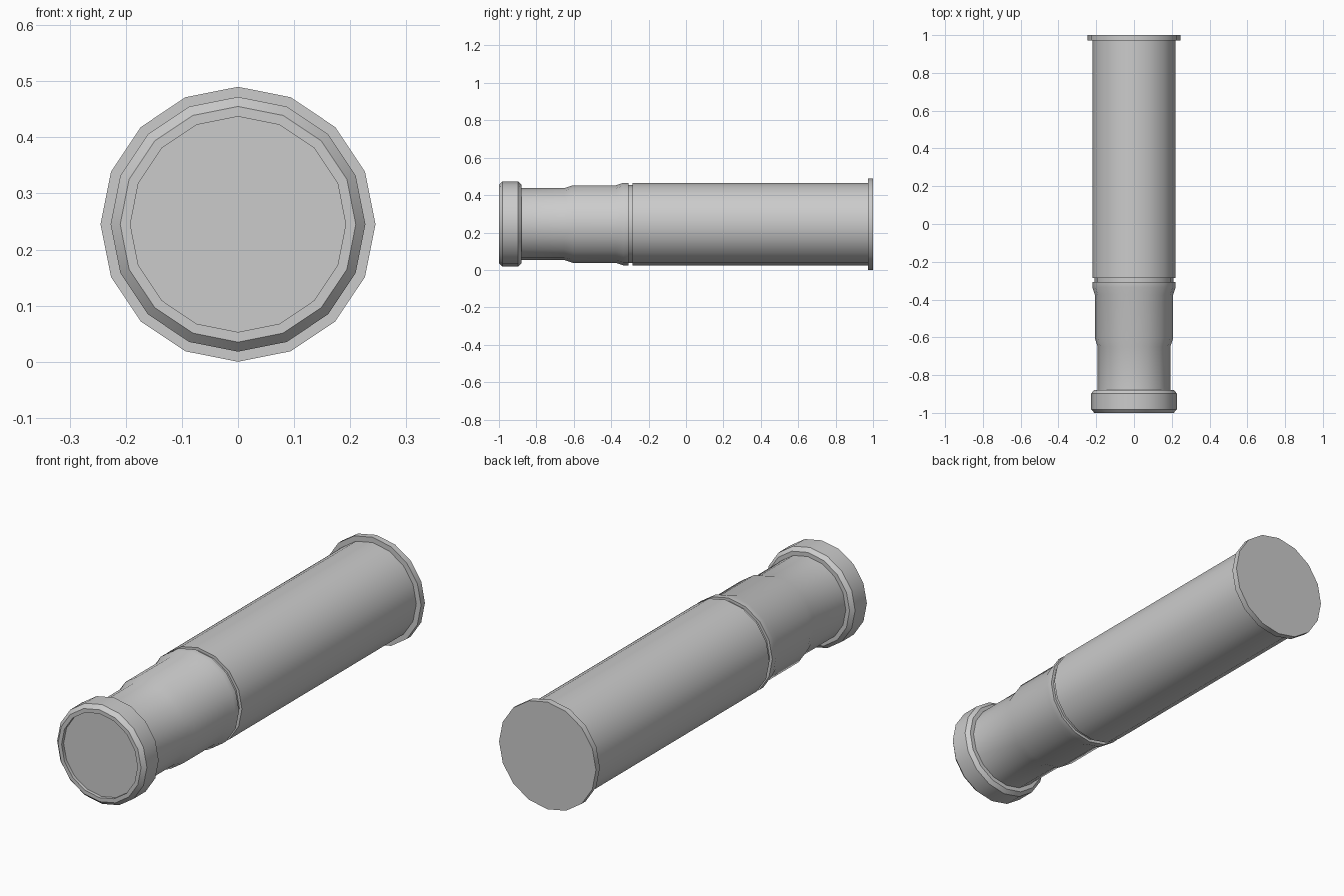
import bpy, bmesh, math

if "Cube" in bpy.data.objects:
    bpy.data.objects.remove(bpy.data.objects["Cube"])

SIDES = 16
AXIS_Z = 0.245

grey = bpy.data.materials.new("plain_grey")
grey.diffuse_color = (0.6, 0.6, 0.6, 1)
grey.use_nodes = True
grey.node_tree.nodes["Principled BSDF"].inputs["Base Color"].default_value = grey.diffuse_color


def lathe(name, profile):
    """Spin (radius, y) points, listed front to back, round the long axis."""
    bm = bmesh.new()
    rings = []
    for r, y in profile:
        if r == 0:
            rings.append(None)
            continue
        rings.append([bm.verts.new((r * math.cos(a), y, AXIS_Z + r * math.sin(a)))
                      for a in (2 * math.pi * k / SIDES for k in range(SIDES))])
    for a, b in zip(rings, rings[1:]):
        if a is None:                       # flat front disc
            bm.faces.new(b)
        elif b is None:                     # flat back disc
            bm.faces.new(a[::-1])
        else:
            for k in range(SIDES):
                n = (k + 1) % SIDES
                bm.faces.new((a[k], b[k], b[n], a[n]))
    for f in bm.faces:
        if len(f.verts) == SIDES:           # discs face outwards along y
            want = -1 if f.calc_center_median().y < 0 else 1
            f.normal_update()
            if f.normal.y * want < 0:
                f.normal_flip()
    me = bpy.data.meshes.new(name)
    bm.to_mesh(me)
    bm.free()
    me.materials.append(grey)
    ob = bpy.data.objects.new(name, me)
    bpy.context.collection.objects.link(ob)
    bpy.ops.object.select_all(action='DESELECT')
    ob.select_set(True)
    bpy.context.view_layer.objects.active = ob
    bpy.ops.object.shade_smooth_by_angle(angle=math.radians(30))
    return ob


# Chamfered end collar with a shallow recessed face
lathe("end_collar", [(0, -0.985), (0.192, -0.985), (0.192, -1.0), (0.210, -1.0),
                     (0.227, -0.982), (0.227, -0.897), (0.211, -0.88), (0.192, -0.88)])

# Stepped neck widening towards the barrel
lathe("stepped_neck", [(0.192, -0.88), (0.192, -0.65), (0.207, -0.605),
                       (0.207, -0.375), (0.221, -0.335), (0.221, -0.308),
                       (0.208, -0.308)])

# Narrow groove between neck and barrel
lathe("groove", [(0.208, -0.308), (0.208, -0.287)])

# Long straight barrel
lathe("barrel", [(0.208, -0.287), (0.221, -0.287), (0.221, 0.972)])

# Wide closing flange at the back
lathe("back_flange", [(0.221, 0.972), (0.245, 0.972), (0.245, 1.0), (0, 1.0)])
